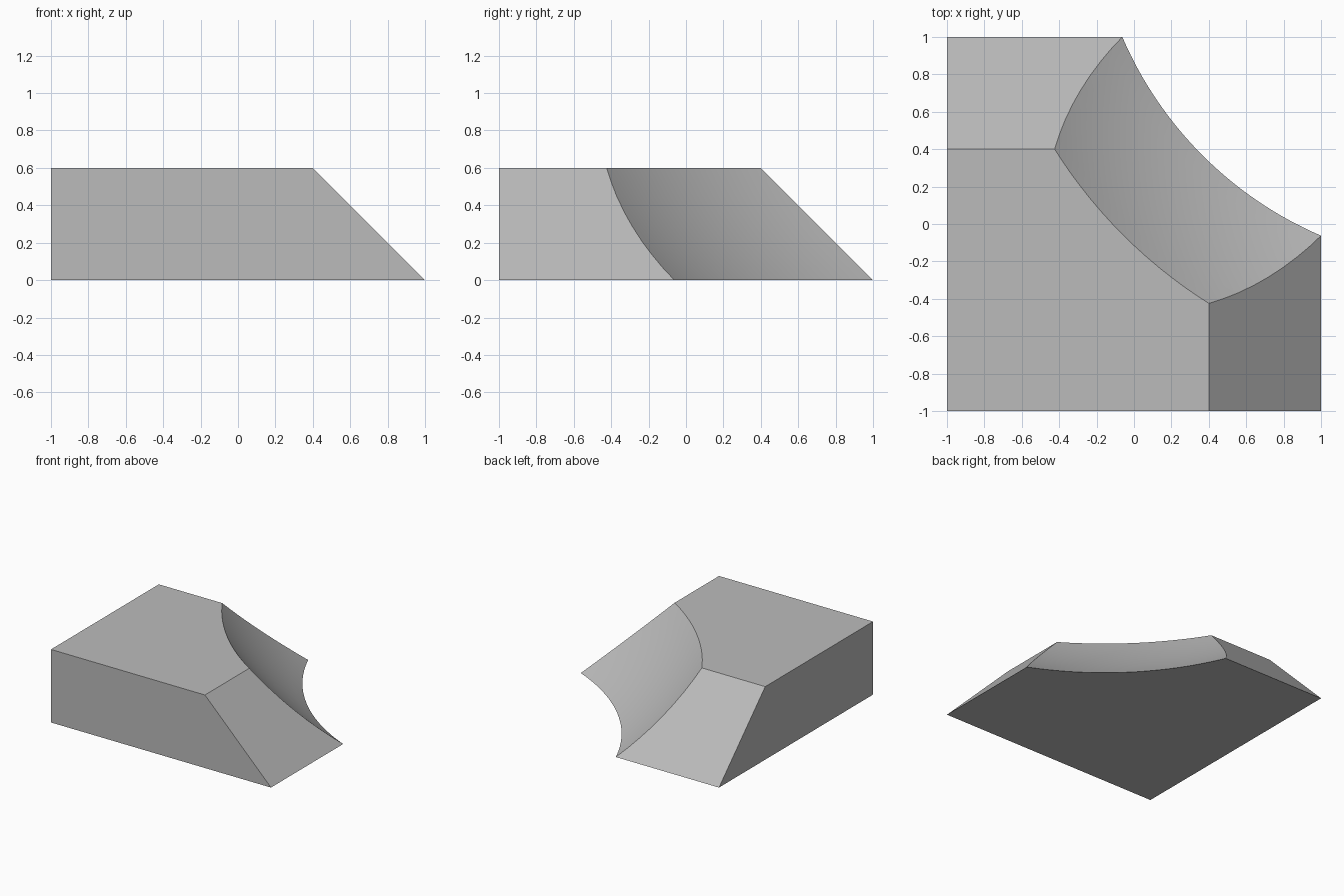
import bpy
import bmesh
import math

if "Cube" in bpy.data.objects:
    bpy.data.objects.remove(bpy.data.objects["Cube"], do_unlink=True)

HEIGHT = 0.6

# Plain grey
grey = bpy.data.materials.new("plain_grey")
grey.use_nodes = True
colour = (0.5, 0.5, 0.5, 1)
grey.diffuse_color = colour
grey.node_tree.nodes["Principled BSDF"].inputs["Base Color"].default_value = colour


def add_object(name, bm):
    mesh = bpy.data.meshes.new(name)
    bm.to_mesh(mesh)
    bm.free()
    mesh.materials.append(grey)
    obj = bpy.data.objects.new(name, mesh)
    bpy.context.collection.objects.link(obj)
    return obj


# Block with 45 degree slopes on its left and back sides
bm = bmesh.new()
bmesh.ops.create_cube(bm, size=2)
for v in bm.verts:
    top = v.co.z > 0
    v.co.z = HEIGHT if top else 0
    if top:
        v.co.x = min(v.co.x, 1 - HEIGHT)
        v.co.y = min(v.co.y, 1 - HEIGHT)
block = add_object("sloped_block", bm)

# Large ball that hollows out the corner between the slopes
bm = bmesh.new()
bmesh.ops.create_uvsphere(bm, u_segments=192, v_segments=96, radius=3.323)
ball = add_object("corner_cutter", bm)
ball.location = (1.8, 1.8, 2.633)
ball.hide_render = True
bpy.context.view_layer.update()

cut = block.modifiers.new("corner_hollow", 'BOOLEAN')
cut.operation = 'DIFFERENCE'
cut.solver = 'EXACT'
cut.object = ball

bpy.ops.object.select_all(action='DESELECT')
bpy.context.view_layer.objects.active = block
block.select_set(True)
bpy.ops.object.modifier_apply(modifier=cut.name)
bpy.data.objects.remove(ball, do_unlink=True)

# Smooth hollow, crisp edges
bpy.ops.object.shade_smooth_by_angle(angle=math.radians(25))
